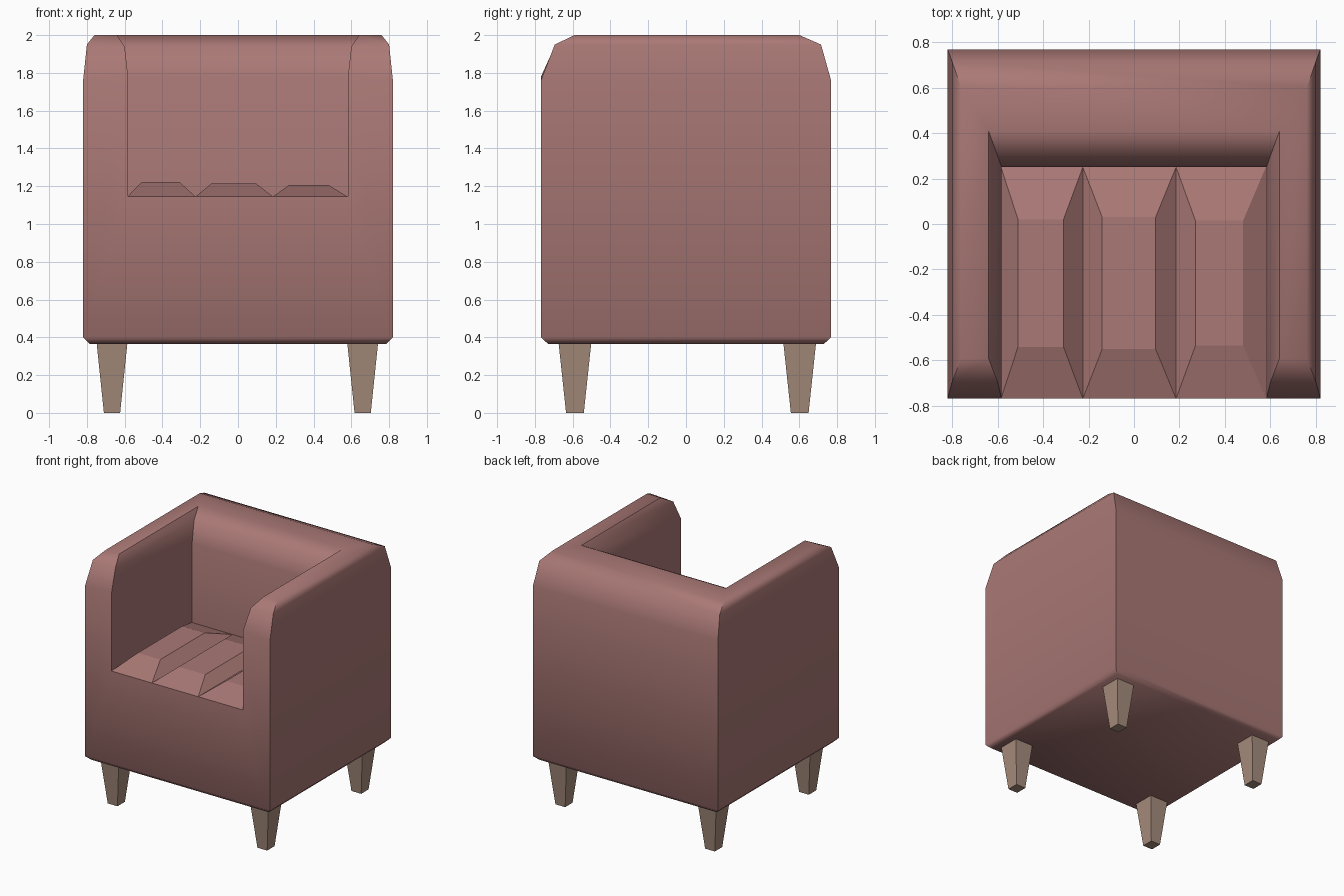
import bpy

if "Cube" in bpy.data.objects:
    bpy.data.objects.remove(bpy.data.objects["Cube"])


def make_material(name, rgb):
    m = bpy.data.materials.new(name)
    m.diffuse_color = (*rgb, 1)
    m.use_nodes = True
    m.node_tree.nodes["Principled BSDF"].inputs["Base Color"].default_value = m.diffuse_color
    return m


def make_object(name, verts, faces, mat, smooth=None):
    me = bpy.data.meshes.new(name)
    me.from_pydata(verts, [], faces)
    me.materials.append(mat)
    ob = bpy.data.objects.new(name, me)
    bpy.context.collection.objects.link(ob)
    bpy.ops.object.select_all(action='DESELECT')
    ob.select_set(True)
    bpy.context.view_layer.objects.active = ob
    bpy.ops.object.mode_set(mode='EDIT')
    bpy.ops.mesh.select_all(action='SELECT')
    bpy.ops.mesh.normals_make_consistent(inside=False)
    bpy.ops.object.mode_set(mode='OBJECT')
    if smooth:
        bpy.ops.object.shade_smooth_by_angle(angle=smooth)
    return ob


fabric = make_material("fabric", (0.40, 0.19, 0.18))
wood = make_material("wood", (0.38, 0.26, 0.20))

# Body: cross-section (half width, back y, front y, z) swept around a U
section = [
    (0.785, 0.73, -0.73, 0.365), (0.82, 0.768, -0.768, 0.40),
    (0.82, 0.768, -0.768, 1.76), (0.80, 0.715, -0.695, 1.95),
    (0.76, 0.60, -0.59, 2.0), (0.64, 0.41, -0.59, 2.0),
    (0.60, 0.30, -0.695, 1.94), (0.582, 0.25, -0.768, 1.78),
    (0.582, 0.25, -0.768, 1.145),
]
verts, faces = [], []
for x, back, front, z in section:
    verts += [(-x, front, z), (-x, back, z), (x, back, z), (x, front, z)]
for i in range(len(section) - 1):
    for j in range(3):
        a = i * 4 + j
        faces.append((a, a + 1, a + 5, a + 4))


def front_face(a, b, c, d, side):
    faces.append(tuple(r * 4 + side for r in (a, b, c, d)))


# Front ends of the arms, front panel, underside and seat deck
for side in (0, 3):
    front_face(1, 2, 7, 8, side)
    front_face(2, 3, 6, 7, side)
    front_face(3, 4, 5, 6, side)
faces += [(4, 32, 35, 7), (0, 4, 7, 3), (0, 1, 2, 3), (32, 33, 34, 35)]
make_object("armchair_body", verts, faces, fabric, smooth=0.92)

# Seat cushions: left, right, flat left, flat right, flat front, flat back, top
cushions = [
    (-0.585, -0.225, -0.51, -0.31, -0.54, 0.02, 1.223),
    (-0.225, 0.185, -0.14, 0.095, -0.55, 0.03, 1.215),
    (0.185, 0.58, 0.27, 0.48, -0.535, 0.015, 1.206),
]
for n, (l, r, fl, fr, ff, fb, top) in enumerate(cushions):
    verts = [(l, -0.768, 1.145), (r, -0.768, 1.145), (r, 0.25, 1.145), (l, 0.25, 1.145),
             (fl, ff, top), (fr, ff, top), (fr, fb, top), (fl, fb, top)]
    faces = [(4, 5, 6, 7)] + [(i, (i + 1) % 4, 4 + (i + 1) % 4, 4 + i) for i in range(4)]
    cushion = make_object(f"seat_cushion_{n + 1}", verts, faces, fabric)
    # keep the open shell facing upward
    if cushion.data.polygons[0].normal.z < 0:
        cushion.data.flip_normals()

# Tapered square legs
for yname, cy in (("front", -0.588), ("back", 0.602)):
    for xname, cx in (("left", -0.667), ("right", 0.66)):
        verts = []
        for z, hx, hy in ((0, 0.043, 0.047), (0.375, 0.082, 0.087)):
            verts += [(cx + sx * hx, cy + sy * hy, z)
                      for sx, sy in ((-1, -1), (1, -1), (1, 1), (-1, 1))]
        faces = [(3, 2, 1, 0), (4, 5, 6, 7)]
        faces += [(i, (i + 1) % 4, 4 + (i + 1) % 4, 4 + i) for i in range(4)]
        make_object(f"{yname}_{xname}_leg", verts, faces, wood)
